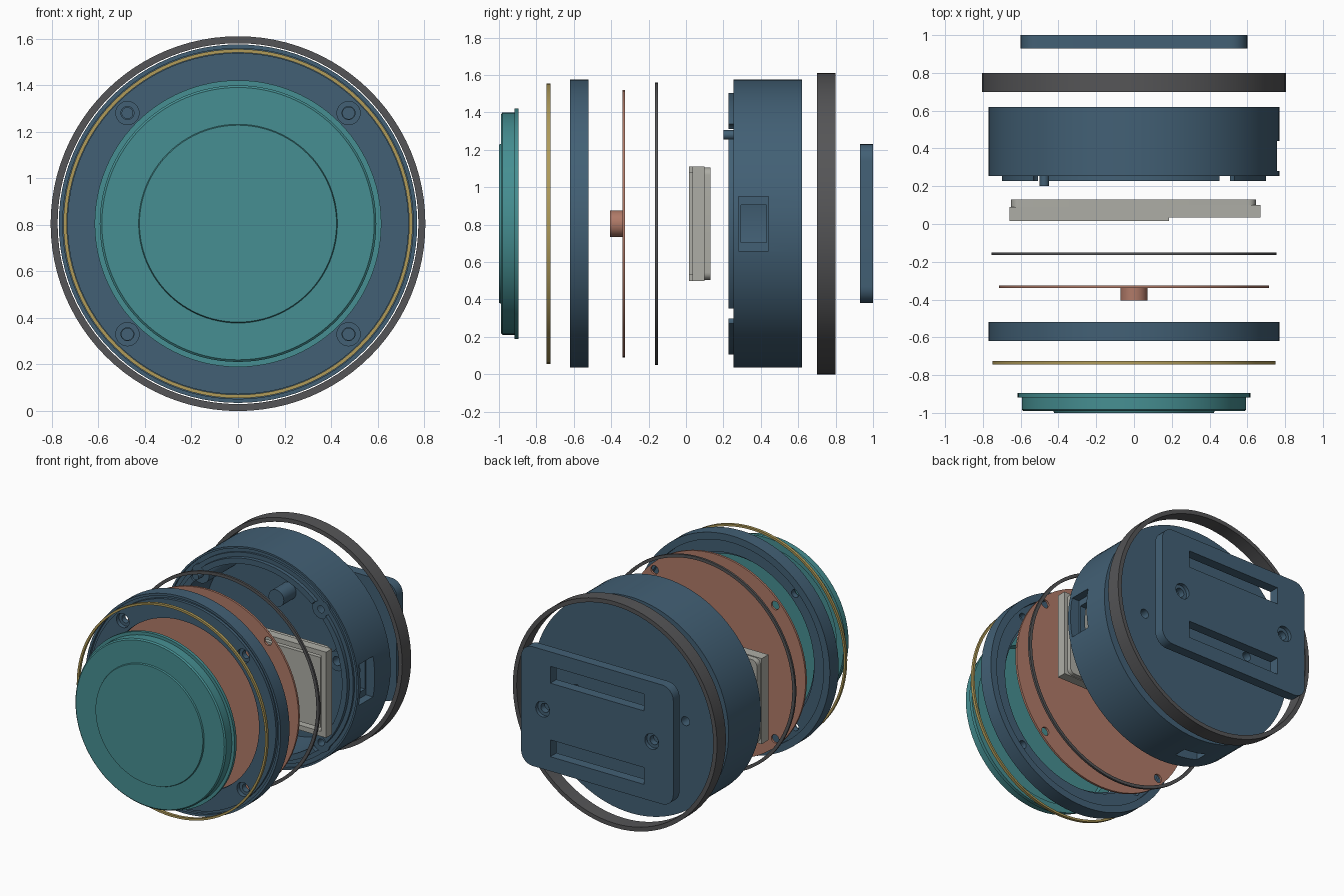
import bpy, bmesh
from math import cos, sin, pi

if "Cube" in bpy.data.objects:
    bpy.data.objects.remove(bpy.data.objects["Cube"])

ZC = 0.805      # height of the common axis
SEG = 96


def material(name, r, g, b):
    m = bpy.data.materials.new(name)
    m.diffuse_color = (r, g, b, 1)
    m.use_nodes = True
    m.node_tree.nodes["Principled BSDF"].inputs["Base Color"].default_value = m.diffuse_color
    return m


BLUE = material("blue", .055, .117, .178)
TEAL = material("teal", .061, .275, .288)
COPPER = material("copper", .434, .195, .138)
GOLD = material("gold", .434, .328, .102)
DARK = material("dark_rubber", .091, .091, .095)
PALE = material("pale_grey", .42, .42, .38)


def finish(bm, name, mat=None):
    bmesh.ops.remove_doubles(bm, verts=bm.verts, dist=1e-5)
    bmesh.ops.recalc_face_normals(bm, faces=bm.faces)
    me = bpy.data.meshes.new(name)
    bm.to_mesh(me)
    bm.free()
    ob = bpy.data.objects.new(name, me)
    bpy.context.collection.objects.link(ob)
    if mat:
        me.materials.append(mat)
    return ob


def lathe(name, profile, mat=None, x=0, z=0, seg=SEG):
    """Revolve a closed (radius, y) loop around the y axis."""
    bm = bmesh.new()
    rings = []
    for i in range(seg):
        a = 2 * pi * i / seg
        rings.append([bm.verts.new((x + r * cos(a), y, ZC + z + r * sin(a))) for r, y in profile])
    n = len(profile)
    for i in range(seg):
        p, q = rings[i], rings[(i + 1) % seg]
        for j in range(n):
            k = (j + 1) % n
            if profile[j][0] == 0 and profile[k][0] == 0:
                continue
            if profile[j][0] == 0:
                bm.faces.new((p[j], p[k], q[k]))
            elif profile[k][0] == 0:
                bm.faces.new((p[j], p[k], q[j]))
            else:
                bm.faces.new((p[j], p[k], q[k], q[j]))
    return finish(bm, name, mat)


def rod(name, x, z, r, y0, y1, mat=None, seg=32):
    return lathe(name, [(0, y0), (r, y0), (r, y1), (0, y1)], mat, x, z, seg)


def ring(name, r0, r1, y0, y1, mat=None):
    return lathe(name, [(r0, y0), (r1, y0), (r1, y1), (r0, y1)], mat)


def slab(name, x0, x1, y0, y1, z0, z1, rad=0, mat=None):
    """Box with its four corners rounded in the xz plane; z is relative to the axis."""
    bm = bmesh.new()
    if rad:
        pts = []
        for cx, cz, a0 in ((x1 - rad, z1 - rad, 0), (x0 + rad, z1 - rad, 1),
                           (x0 + rad, z0 + rad, 2), (x1 - rad, z0 + rad, 3)):
            for i in range(9):
                a = (a0 + i / 8) * pi / 2
                pts.append((cx + rad * cos(a), cz + rad * sin(a)))
    else:
        pts = [(x0, z0), (x1, z0), (x1, z1), (x0, z1)]
    f = bm.faces.new([bm.verts.new((px, y0, ZC + pz)) for px, pz in pts])
    ext = bmesh.ops.extrude_face_region(bm, geom=[f])
    bmesh.ops.translate(bm, vec=(0, y1 - y0, 0),
                        verts=[v for v in ext["geom"] if isinstance(v, bmesh.types.BMVert)])
    return finish(bm, name, mat)


def combine(ob, others, op):
    """Apply a boolean with each helper in turn, then remove the helpers."""
    for o in others:
        m = ob.modifiers.new("bool", 'BOOLEAN')
        m.operation, m.object, m.solver = op, o, 'EXACT'
    dg = bpy.context.evaluated_depsgraph_get()
    me = bpy.data.meshes.new_from_object(ob.evaluated_get(dg))
    ob.modifiers.clear()
    ob.data = me
    for o in others:
        bpy.data.objects.remove(o)


S = 0.475
corners = [(sx * S, sz * S) for sx in (-1, 1) for sz in (-1, 1)]

# Push button cap, hollow behind
lathe("button_cap", [(0, -1.0), (.423, -1.0), (.427, -.99), (.585, -.99), (.594, -.982), (.594, -.918),
                     (.616, -.918), (.616, -.895), (.56, -.895), (.56, -.955), (0, -.955)], TEAL)

# Thin decorative and sealing rings
ring("accent_ring", .735, .75, -.745, -.725, GOLD)
ring("seal_ring", .733, .755, -.165, -.15, DARK)
ring("grip_band", .775, .805, .70, .80, DARK)

# Front bezel with ring groove, flange pocket and counterbored screw holes
bezel = lathe("front_bezel", [(.60, -.62), (.733, -.62), (.733, -.60), (.753, -.60), (.753, -.62), (.77, -.62),
                              (.77, -.52), (.72, -.52), (.72, -.55), (.625, -.55), (.625, -.585),
                              (.60, -.585)], BLUE)
combine(bezel, [rod("cut", x, z, .028, -.7, -.4) for x, z in corners]
        + [rod("cut", x, z, .05, -.7, -.59) for x, z in corners], 'DIFFERENCE')

# Circuit board with central switch
board = lathe("circuit_board", [(0, -.34), (.715, -.34), (.715, -.325), (0, -.325)], COPPER)
combine(board, [rod("cut", x, z, .03, -.4, -.3) for x, z in corners], 'DIFFERENCE')
rod("switch", 0, 0, .072, -.405, -.34, COPPER, 48)

# Battery tray: rounded back, rails along top and bottom, end blocks
slab("tray_back", -.65, .645, .085, .13, -.30, .30, .04, PALE)
slab("tray_face", -.54, .62, .045, .087, -.25, .25, 0, PALE)
slab("tray_end", -.66, -.54, .015, .09, -.305, .305, 0, PALE)
for s, side in ((1, "top"), (-1, "bottom")):
    lo, hi = sorted((s * .27, s * .305))
    slab("tray_rail_" + side, -.541, .185, .015, .09, lo, hi, 0, PALE)
    slab("tray_clip_" + side, .184, .67, .035, .10, lo, hi, 0, PALE)
slab("tray_stop", .63, .67, .035, .10, -.271, .271, 0, PALE)

# Rear housing: lathed cup with lip and seal groove, plus screw posts and bosses
body = lathe("rear_housing", [(0, .57), (.66, .57), (.66, .228), (.70, .228), (.70, .255), (.73, .255),
                              (.73, .27), (.757, .27), (.757, .255), (.77, .255), (.77, .62), (0, .62)], BLUE)
combine(body, [rod("cut", x, z, .062, .2, .256) for x, z in corners], 'DIFFERENCE')
combine(body, [rod("add", x, z, .068, .256, .59) for x, z in corners]
        + [rod("add", 0, z, .06, .43, .59) for z in (-.36, .36)]
        + [rod("add", x, 0, .07, .50, .59) for x in (-.43, .43)], 'UNION')
combine(body, [rod("cut", x, z, .025, .2, .53) for x, z in corners]
        + [rod("cut", x, 0, .032, .4, .7) for x in (-.43, .43)]
        + [slab("cut", .70, .9, .28, .44, -.145, .145),          # side port recess
           slab("cut", .5, .9, .295, .43, -.10, .10),            # side port opening
           slab("cut", -.22, -.04, .37, .46, -.9, -.6)], 'DIFFERENCE')  # drain slot

# Wall mount plate with strap slots and countersunk holes
plate = slab("mount_plate", -.60, .60, .93, 1.0, -.425, .425, .09, BLUE)
combine(plate, [slab("cut", -.37, .37, .9, 1.1, c - .06, c + .06) for c in (-.262, .262)]
        + [rod("cut", x, 0, .032, .9, 1.1) for x in (-.43, .43)]
        + [rod("cut", x, 0, .055, .975, 1.1) for x in (-.43, .43)], 'DIFFERENCE')

# Smooth shading with sharp edges kept
for o in bpy.data.objects:
    o.select_set(True)
bpy.context.view_layer.objects.active = body
bpy.ops.object.shade_smooth_by_angle()
